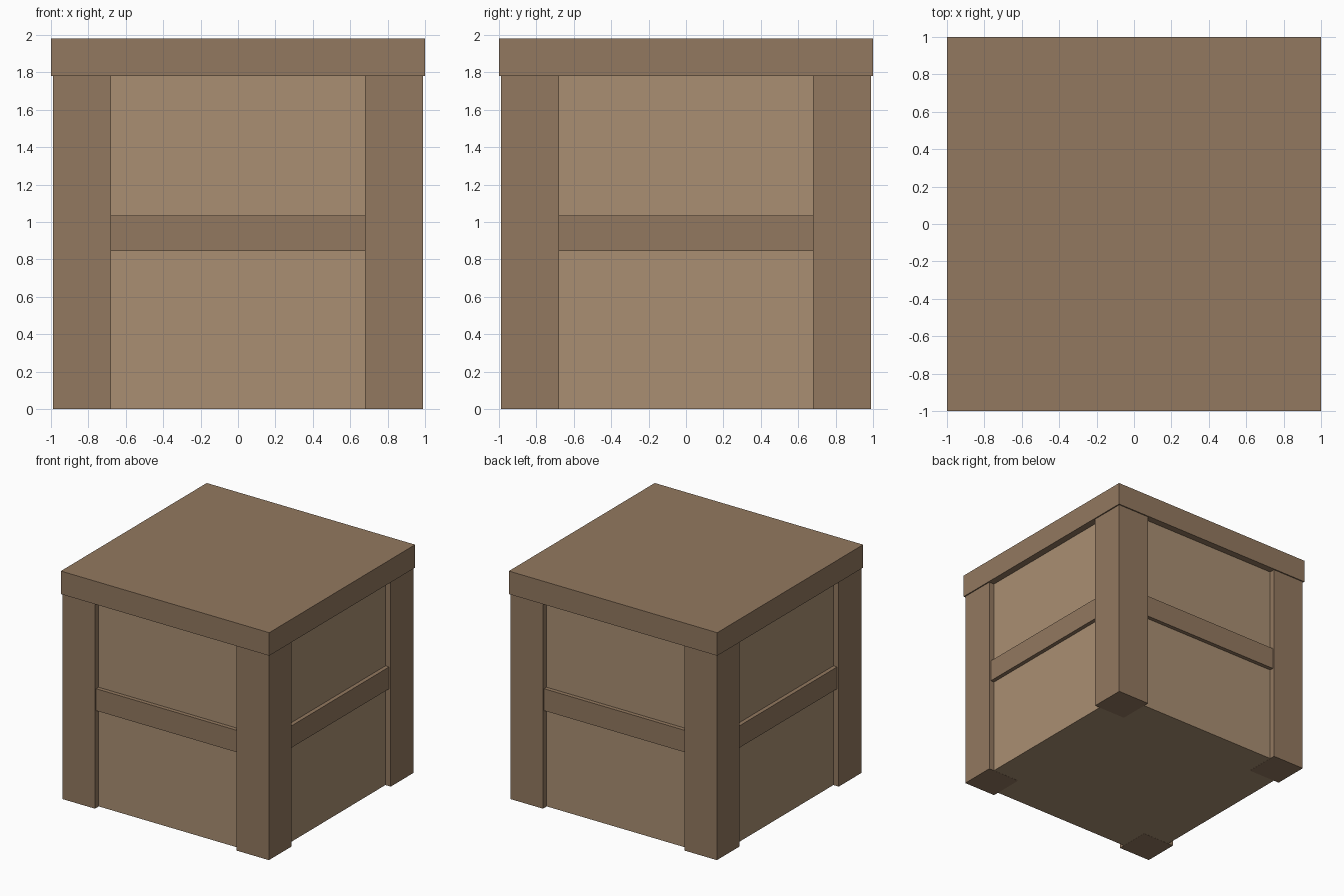
import bpy
import bmesh
from mathutils import Matrix, Vector
from math import pi

if "Cube" in bpy.data.objects:
    bpy.data.objects.remove(bpy.data.objects["Cube"])


def material(name, color):
    mat = bpy.data.materials.new(name)
    mat.diffuse_color = (*color, 1)
    mat.use_nodes = True
    mat.node_tree.nodes["Principled BSDF"].inputs["Base Color"].default_value = mat.diffuse_color
    return mat


frame_wood = material("frame_wood", (0.29, 0.19, 0.115))
panel_wood = material("panel_wood", (0.40, 0.275, 0.17))


def block(name, lo, hi, mat, turn=0.0):
    """Box between two corners, turned about the z axis."""
    lo, hi = Vector(lo), Vector(hi)
    bm = bmesh.new()
    bmesh.ops.create_cube(bm, size=1)
    bm.transform(Matrix.Rotation(turn, 4, 'Z')
                 @ Matrix.Translation((lo + hi) / 2)
                 @ Matrix.Diagonal((*(hi - lo), 1)))
    mesh = bpy.data.meshes.new(name)
    bm.to_mesh(mesh)
    bm.free()
    mesh.materials.append(mat)
    obj = bpy.data.objects.new(name, mesh)
    bpy.context.collection.objects.link(obj)
    return obj


# Inner box with the recessed panels
block("panel_box", (-0.94, -0.94, 0.001), (0.94, 0.94, 1.80), panel_wood)

# Overhanging lid
block("lid", (-1, -1, 1.78), (1, 1, 1.98), frame_wood)

# Corner posts and middle rails, one of each per side
sides = ("front", "right", "back", "left")
corners = ("front_left", "front_right", "back_right", "back_left")
for i, (side, corner) in enumerate(zip(sides, corners)):
    turn = i * pi / 2
    block(corner + "_post", (-0.99, -0.99, 0), (-0.68, -0.68, 1.78),
          frame_wood, turn)
    block(side + "_rail", (-0.68, -0.975, 0.845), (0.68, -0.93, 1.035),
          frame_wood, turn)
